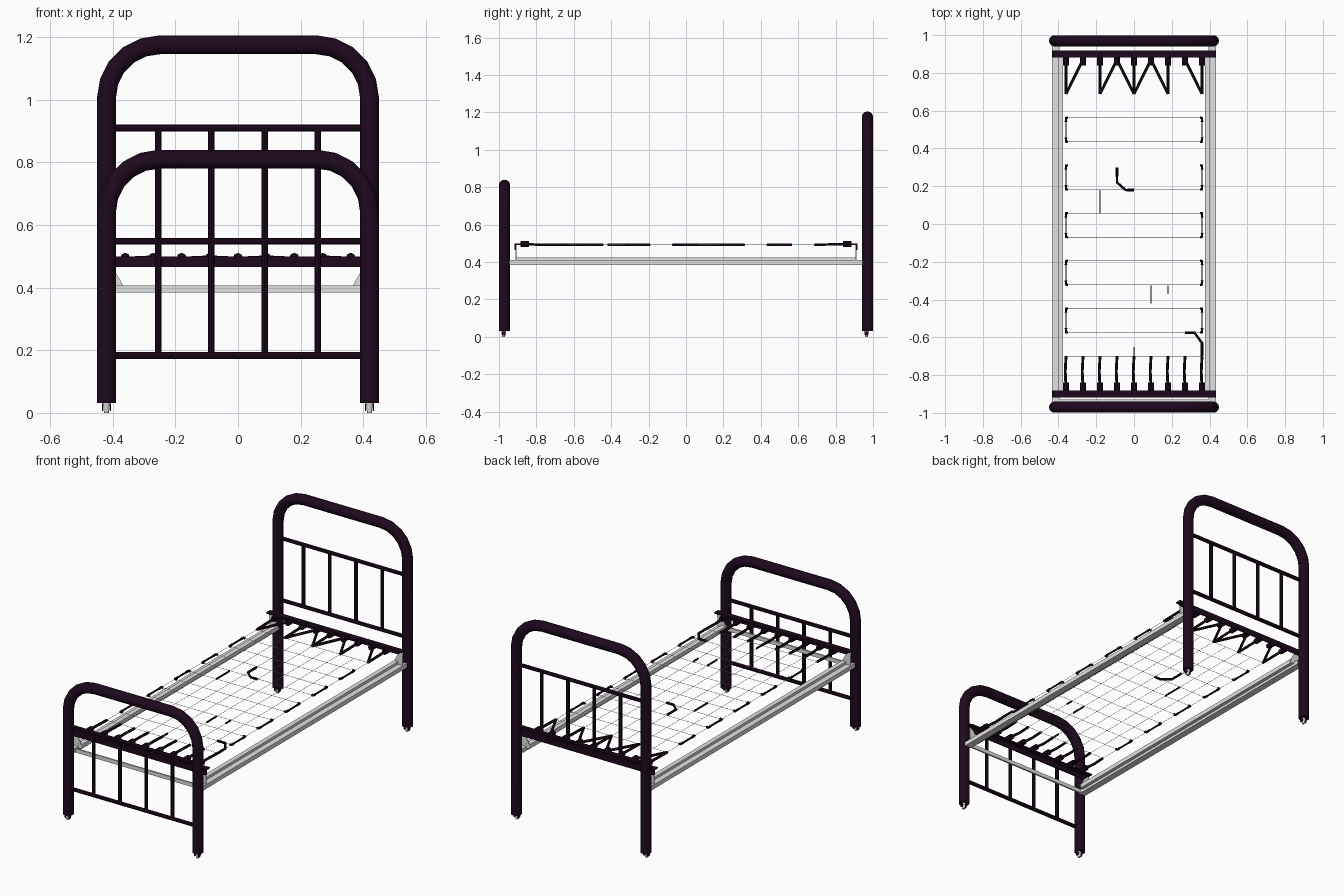
import bpy
import bmesh
import math
from mathutils import Vector

if "Cube" in bpy.data.objects:
    bpy.data.objects.remove(bpy.data.objects["Cube"], do_unlink=True)


def material(name, rgb):
    m = bpy.data.materials.new(name)
    m.use_nodes = True
    m.diffuse_color = (*rgb, 1)
    m.node_tree.nodes["Principled BSDF"].inputs["Base Color"].default_value = (*rgb, 1)
    return m


PAINT = material("dark plum paint", (0.013, 0.0025, 0.013))
SPRING = material("blackened spring steel", (0.011, 0.003, 0.009))
STEEL = material("pale grey steel", (0.76, 0.76, 0.76))


def finish(name, mesh, mat, smooth=False):
    mesh.materials.clear()
    mesh.materials.append(mat)
    ob = bpy.data.objects.new(name, mesh)
    bpy.context.collection.objects.link(ob)
    if smooth:
        bpy.ops.object.select_all(action='DESELECT')
        ob.select_set(True)
        bpy.context.view_layer.objects.active = ob
        bpy.ops.object.shade_smooth_by_angle(angle=math.radians(40))


def finish_bmesh(name, bm, mat, smooth=False):
    mesh = bpy.data.meshes.new(name)
    bm.to_mesh(mesh)
    bm.free()
    finish(name, mesh, mat, smooth)


def tubes(name, paths, radius, mat, res=2, smooth=True):
    """One mesh made of round bars swept along the given point lists."""
    cu = bpy.data.curves.new(name, 'CURVE')
    cu.dimensions = '3D'
    cu.bevel_depth = radius
    cu.bevel_resolution = res
    cu.use_fill_caps = True
    for path in paths:
        sp = cu.splines.new('POLY')
        sp.points.add(len(path) - 1)
        for p, co in zip(sp.points, path):
            p.co = (*co, 1)
    tmp = bpy.data.objects.new(name + "_path", cu)
    bpy.context.collection.objects.link(tmp)
    deps = bpy.context.evaluated_depsgraph_get()
    mesh = bpy.data.meshes.new_from_object(tmp.evaluated_get(deps))
    bpy.data.objects.remove(tmp, do_unlink=True)
    finish(name, mesh, mat, smooth)


def boxes(name, spans, mat):
    """One mesh of boxes, each given as (centre, size)."""
    bm = bmesh.new()
    for centre, size in spans:
        verts = bmesh.ops.create_cube(bm, size=1)["verts"]
        bmesh.ops.scale(bm, vec=Vector(size), verts=verts)
        bmesh.ops.translate(bm, vec=Vector(centre), verts=verts)
    finish_bmesh(name, bm, mat)


LEG_X, END_Y, CORNER = 0.42, 0.97, 0.17
MESH_Z = 0.492
SIDES = (-1, 1)


# Bent tube end frames with rails and spindles
def end_frame(name, y, top, low_bar, high_bar):
    half = [(LEG_X, y, 0.032)]
    for i in range(6):
        a = math.radians(18 * i)
        half.append((LEG_X - CORNER + CORNER * math.cos(a), y,
                     top - CORNER + CORNER * math.sin(a)))
    arch = half + [(-x, yy, z) for x, yy, z in reversed(half)]
    tubes(name + "_arch", [arch], 0.03, PAINT, res=5)
    tubes(name + "_rails", [[(-LEG_X, y, z), (LEG_X, y, z)] for z in (low_bar, high_bar)],
          0.011, PAINT)
    tubes(name + "_spindles", [[(x, y, low_bar), (x, y, high_bar)]
                               for x in (-0.255, -0.085, 0.085, 0.255)], 0.01, PAINT)


end_frame("headboard", END_Y, 1.175, 0.548, 0.91)
end_frame("footboard", -END_Y, 0.81, 0.183, 0.548)

# Casters: tapered grey cores between thin dark cheeks
bm = bmesh.new()
cheeks = []
for sx in SIDES:
    for sy in SIDES:
        x, y = sx * LEG_X, sy * END_Y - 0.005
        verts = bmesh.ops.create_cone(bm, cap_ends=True, segments=10, radius1=0.008,
                                      radius2=0.013, depth=0.034)["verts"]
        bmesh.ops.translate(bm, vec=(x, y, 0.017), verts=verts)
        for s in SIDES:
            cheeks.append([(x + s * 0.011, y, 0.018), (x + s * 0.0145, y, 0.018)])
finish_bmesh("caster_cores", bm, STEEL, smooth=True)
tubes("caster_cheeks", cheeks, 0.012, SPRING)

# Side rails: outer bar with a raised inner flange
boxes("side_rails", [((s * 0.415, 0, 0.3975), (0.04, 1.89, 0.025)) for s in SIDES], STEEL)
boxes("side_rail_flanges", [((s * 0.3885, 0, 0.4125), (0.027, 1.824, 0.025)) for s in SIDES],
      STEEL)
boxes("foot_cross_bar", [((0, -0.935, 0.396), (0.84, 0.01, 0.022))], STEEL)

# Angle irons holding the springs at both ends
irons = []
for s in SIDES:
    irons.append(((0, s * 0.9, 0.4955), (0.87, 0.036, 0.007)))
    irons.append(((0, s * 0.914, 0.482), (0.87, 0.008, 0.034)))
boxes("spring_irons", irons, PAINT)

# Corner gussets
bm = bmesh.new()
for sx in SIDES:
    for sy in SIDES:
        outline = [(0.367, 0.407), (0.43, 0.407), (0.43, 0.49), (0.4, 0.465)]
        face = bm.faces.new([bm.verts.new((sx * x, sy * 0.911, z)) for x, z in outline])
        ext = bmesh.ops.extrude_face_region(bm, geom=[face])["geom"]
        bmesh.ops.translate(bm, vec=(0, -sy * 0.005, 0),
                            verts=[g for g in ext if isinstance(g, bmesh.types.BMVert)])
bmesh.ops.recalc_face_normals(bm, faces=bm.faces)
finish_bmesh("corner_gussets", bm, STEEL)

# Wire mesh grid
xs = [-0.36 + 0.09 * i for i in range(9)]
ys = [-0.7 + 0.1262 * i for i in range(12)]
grid = [[(x, ys[0], MESH_Z), (x, ys[-1], MESH_Z)] for x in xs]
grid += [[(xs[0], y, MESH_Z), (xs[-1], y, MESH_Z)] for y in ys]
tubes("wire_mesh", grid, 0.0012, STEEL, res=0, smooth=False)


# Upright flat links along mesh wires
def flat_links(name, runs):
    boxes(name, [((x, (a + b) / 2, MESH_Z), (0.003, b - a, 0.011)) for x, a, b in runs], SPRING)


# Edge links on every other cell, with hooked ends
links, hooks = [], []
for x in (xs[0], xs[-1]):
    for a, b in zip(ys[1:-1:2], ys[2:-1:2]):
        links.append((x, a, b))
        for y, d in ((a, 0.022), (b, -0.022)):
            hooks.append([(x * 0.97, y, MESH_Z), (x, y, MESH_Z), (x, y + d, MESH_Z)])
flat_links("edge_links", links)
tubes("edge_hooks", hooks, 0.007, SPRING, res=1)

# End springs: straight at the foot, zigzag at the head
springs = [[(x, -0.87, MESH_Z + 0.004), (x - 0.004, -0.78, MESH_Z), (x, ys[0], MESH_Z)]
           for x in xs]
pairs = ((0, 0), (1, 0), (2, 2), (3, 2), (3, 4), (4, 4), (5, 4), (5, 6), (6, 6), (7, 8), (8, 8))
springs += [[(xs[a], 0.87, MESH_Z + 0.004), (xs[b], ys[-1], MESH_Z)] for a, b in pairs]
tubes("end_springs", springs, 0.0075, SPRING, res=1)
tubes("spring_clamps", [[(x, s * 0.84, 0.495), (x, s * 0.885, 0.495)]
                        for x in xs for s in SIDES], 0.016, SPRING)

# Loose broken links lying on the mesh
bent = [
    [(-0.09, 0.3), (-0.09, 0.22), (-0.045, 0.18), (0, 0.18)],
    [(0.27, -0.575), (0.32, -0.575), (0.36, -0.63), (0.36, -0.7)],
]
tubes("bent_links", [[(x, y, MESH_Z) for x, y in p] for p in bent], 0.007, SPRING, res=1)
flat_links("loose_links", [(xs[2], 0.055, 0.18), (xs[5], -0.42, -0.325),
                           (xs[6], -0.37, -0.325), (xs[4], -0.7, -0.65)])
